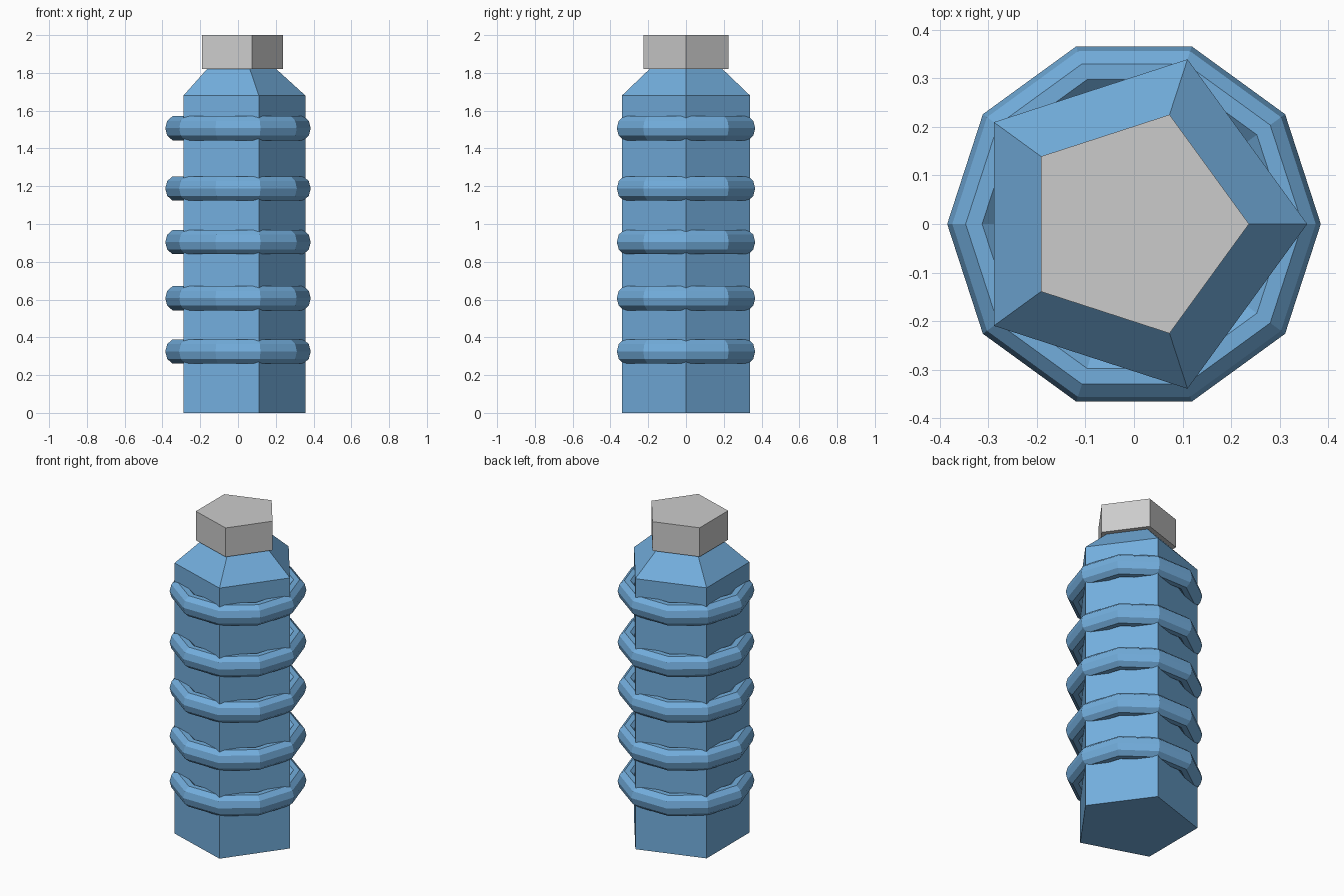
import bpy, bmesh
from math import cos, sin, tau

if "Cube" in bpy.data.objects:
    bpy.data.objects.remove(bpy.data.objects["Cube"])

blue = bpy.data.materials.new("blue_plastic")
blue.diffuse_color = (0.17, 0.42, 0.72, 1)
blue.use_nodes = True
blue.node_tree.nodes["Principled BSDF"].inputs["Base Color"].default_value = blue.diffuse_color


def lathe(name, profile, sides, closed=False, z=0.0, mat=None):
    """Spin (radius, height) points round z; loops either close or get end caps."""
    bm = bmesh.new()
    loops = [[bm.verts.new((r * cos(tau * i / sides), r * sin(tau * i / sides), h))
              for i in range(sides)] for r, h in profile]
    pairs = list(zip(loops, loops[1:]))
    if closed:
        pairs.append((loops[-1], loops[0]))
    else:
        bm.faces.new(loops[0][::-1])
        bm.faces.new(loops[-1])
    for a, b in pairs:
        for i in range(sides):
            j = (i + 1) % sides
            bm.faces.new((a[i], a[j], b[j], b[i]))
    bmesh.ops.recalc_face_normals(bm, faces=bm.faces)
    mesh = bpy.data.meshes.new(name)
    bm.to_mesh(mesh)
    bm.free()
    if mat:
        mesh.materials.append(mat)
    ob = bpy.data.objects.new(name, mesh)
    ob.location.z = z
    bpy.context.collection.objects.link(ob)
    return ob


# Five-sided bottle body with sloped shoulder
lathe("bottle_body", [(0.357, 0), (0.357, 1.68), (0.203, 1.82)], 5, mat=blue)

# Five-sided cap
lathe("cap", [(0.237, 1.82), (0.237, 2.0)], 5)

# Ten-sided grip rings, slightly taller than wide in section
section = [(0.33 + 0.055 * cos(tau * k / 10), 0.067 * sin(tau * k / 10)) for k in range(10)]
for n, z in enumerate((0.325, 0.607, 0.904, 1.188, 1.507), 1):
    lathe(f"grip_ring_{n}", section, 10, closed=True, z=z, mat=blue)
